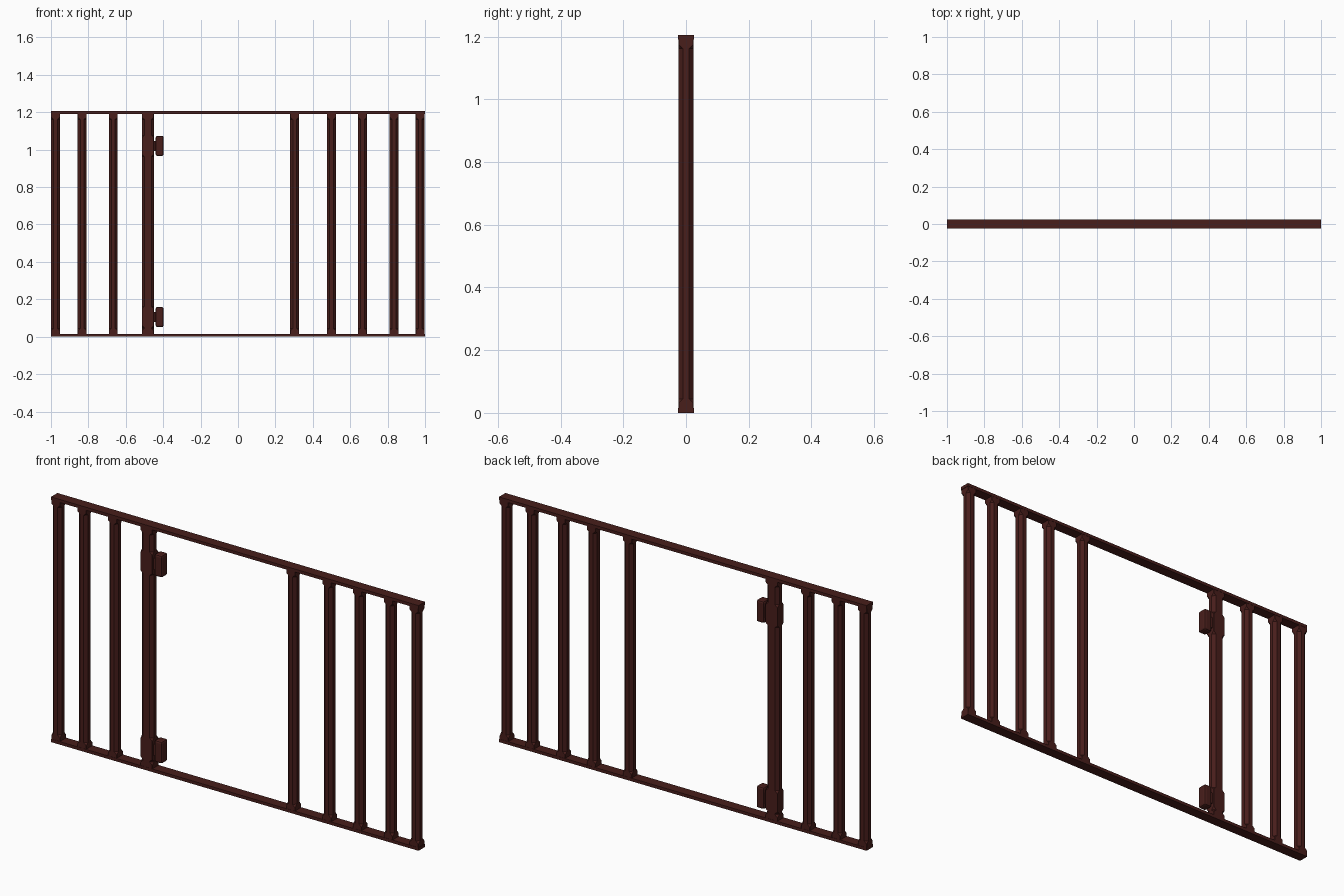
import bpy, bmesh

if "Cube" in bpy.data.objects:
    bpy.data.objects.remove(bpy.data.objects["Cube"])

H = 1.206      # overall height
RT = 0.015     # rail thickness
D = 0.05       # depth of the frame

mat = bpy.data.materials.new("dark_red_brown")
mat.diffuse_color = (0.065, 0.013, 0.011, 1)
mat.use_nodes = True
mat.node_tree.nodes["Principled BSDF"].inputs["Base Color"].default_value = mat.diffuse_color


def finish(name, bm):
    bmesh.ops.recalc_face_normals(bm, faces=bm.faces)
    me = bpy.data.meshes.new(name)
    bm.to_mesh(me)
    bm.free()
    me.materials.append(mat)
    ob = bpy.data.objects.new(name, me)
    bpy.context.collection.objects.link(ob)
    return ob


def box(name, center, size, bevel=0):
    bm = bmesh.new()
    bmesh.ops.create_cube(bm, size=1)
    for v in bm.verts:
        v.co = [c + p * s for c, p, s in zip(center, v.co, size)]
    ob = finish(name, bm)
    if bevel:
        mod = ob.modifiers.new("bevel", "BEVEL")
        mod.width = bevel
        mod.segments = 2
    return ob


def post(name, x, w, d, chamfer, bands=()):
    """Square post with stopped chamfers: square at both ends and at the bands."""
    sq, run = 0.001, 0.012
    z0, z1 = RT * 0.8, H - RT * 0.8
    levels = [(z0, sq), (z0 + 0.02, sq), (z0 + 0.02 + run, chamfer)]
    for c, h in bands:
        levels += [(c - h - run, chamfer), (c - h, sq), (c + h, sq), (c + h + run, chamfer)]
    levels += [(z1 - 0.02 - run, chamfer), (z1 - 0.02, sq), (z1, sq)]
    bm = bmesh.new()
    rings = []
    a, b = w / 2, d / 2
    for z, c in levels:
        pts = [(a, b - c), (a - c, b), (c - a, b), (-a, b - c),
               (-a, c - b), (c - a, -b), (a - c, -b), (a, c - b)]
        rings.append([bm.verts.new((x + px, py, z)) for px, py in pts])
    for r, s in zip(rings, rings[1:]):
        for i in range(8):
            j = (i + 1) % 8
            bm.faces.new((r[i], r[j], s[j], s[i]))
    bm.faces.new(rings[0])
    bm.faces.new(rings[-1])
    finish(name, bm)


# Top and bottom rails
box("bottom_rail", (0, 0, RT / 2), (2, D, RT))
box("top_rail", (0, 0, H - RT / 2), (2, D, RT))

# Plain posts
for i, x in enumerate((-0.976, -0.833, -0.667, 0.303, 0.5, 0.665, 0.834, 0.974)):
    post(f"post_{i + 1}", x, 0.048, 0.048, 0.014)

# Wider hinge post, left square where the hinges attach
hinges = (0.105, 1.02)
post("hinge_post", -0.482, 0.065, 0.048, 0.014, [(z, 0.045) for z in hinges])

# Hinges: a short neck and a rounded block
for n, z in zip(("lower", "upper"), hinges):
    box(f"{n}_hinge_neck", (-0.447, 0, z), (0.03, 0.03, 0.055))
    box(f"{n}_hinge_block", (-0.419, 0, z), (0.042, 0.048, 0.108), 0.009)
